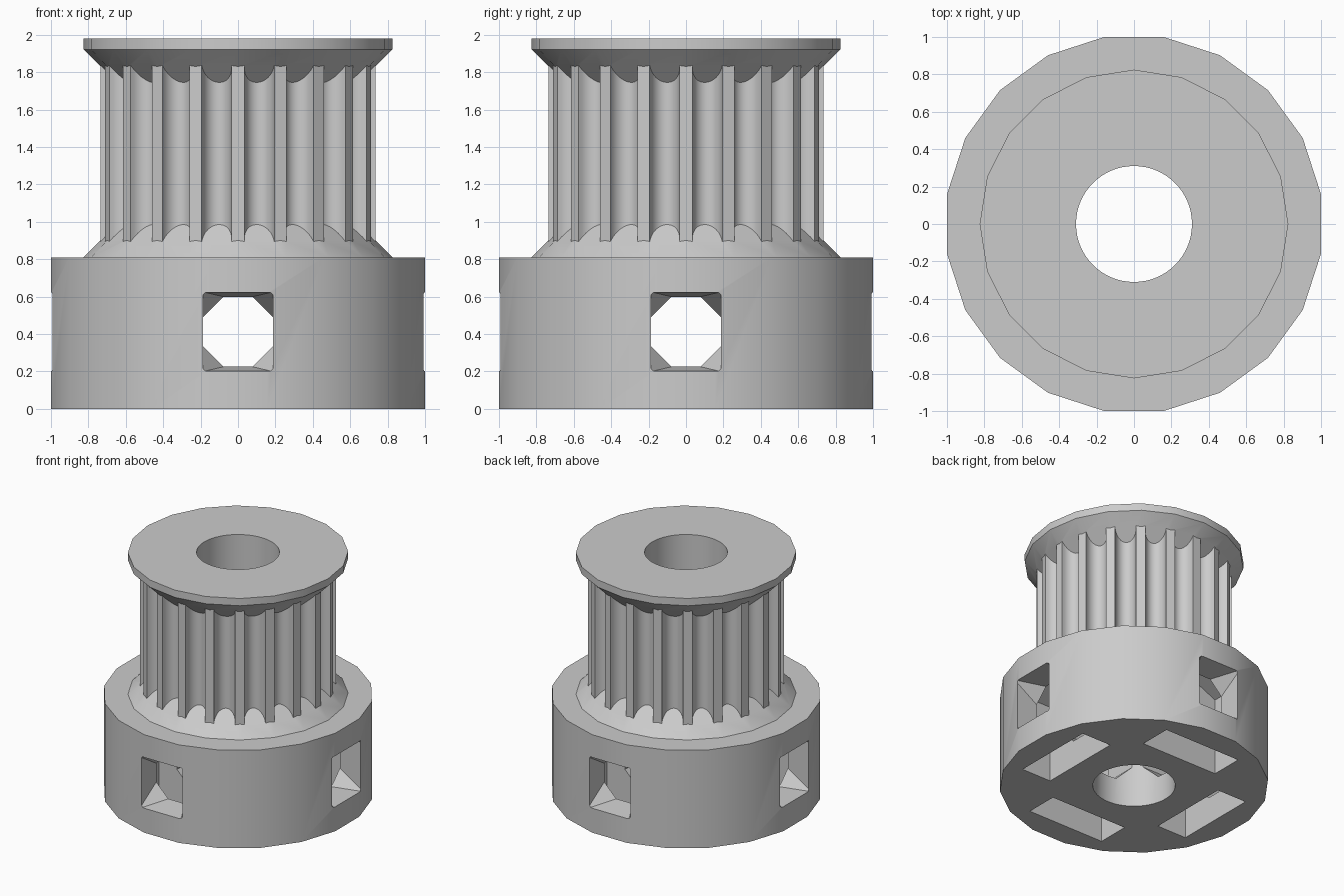
import bpy, bmesh
from math import sin, cos, pi, radians
from mathutils import Matrix, Vector

cube = bpy.data.objects.get("Cube")
if cube:
    bpy.data.objects.remove(cube, do_unlink=True)

COLOR = (0.6, 0.6, 0.6, 1)
grey = bpy.data.materials.new("plain grey")
grey.use_nodes = True
grey.diffuse_color = COLOR
grey.node_tree.nodes["Principled BSDF"].inputs["Base Color"].default_value = COLOR

SIDES = 20
HUB_R, FLANGE_R, BORE_R = 1.0125, 0.825, 0.31
HUB_TOP, TOP = 0.81, 1.98
HOLE_Z = 0.412


def loft(name, rings, turn=0):
    """Closed solid through rings with equal point counts."""
    bm = bmesh.new()
    spin = Matrix.Rotation(turn, 3, 'Z')
    loops = [[bm.verts.new(spin @ Vector(p)) for p in ring] for ring in rings]
    n = len(loops[0])
    for a, b in zip(loops, loops[1:]):
        for i in range(n):
            j = (i + 1) % n
            bm.faces.new((a[i], a[j], b[j], b[i]))
    bm.faces.new(loops[0])
    bm.faces.new(loops[-1])
    bmesh.ops.recalc_face_normals(bm, faces=bm.faces[:])
    mesh = bpy.data.meshes.new(name)
    bm.to_mesh(mesh)
    bm.free()
    mesh.materials.append(grey)
    obj = bpy.data.objects.new(name, mesh)
    bpy.context.collection.objects.link(obj)
    return obj


def circle(r, z, sides=SIDES, phase=0):
    return [(r * cos(phase + 2 * pi * i / sides), r * sin(phase + 2 * pi * i / sides), z)
            for i in range(sides)]


def combine(target, tool, operation):
    """Apply a boolean and remove the tool."""
    mod = target.modifiers.new("cut", 'BOOLEAN')
    mod.operation, mod.solver, mod.object = operation, 'EXACT', tool
    bpy.context.view_layer.objects.active = target
    bpy.ops.object.modifier_apply(modifier=mod.name)
    bpy.data.objects.remove(tool, do_unlink=True)


def drill_bore(target):
    combine(target, loft("bore", [circle(BORE_R, z, 64) for z in (-0.5, 2.5)]), 'DIFFERENCE')


# Hub with a bore, four screw holes and four nut slots
hub = loft("hub", [circle(HUB_R, z, phase=pi / SIDES) for z in (0, HUB_TOP)])
drill_bore(hub)


def eight_corners(y, w, h, cut_x, cut_z):
    quarter = [(w, h - cut_z), (w - cut_x, h)]
    pts = quarter + [(-x, z) for x, z in reversed(quarter)]
    pts += [(-x, -z) for x, z in pts]
    return [(x, y, HOLE_Z + z) for x, z in pts]


def nut_outline(y):
    w = 0.352
    return [(x, y, z) for x, z in ((-w, -0.1), (w, -0.1), (w, 0.64), (0, 0.8), (-w, 0.64))]


for k in range(4):
    turn = k * pi / 2
    screw = loft("screw_hole",
                 [eight_corners(y, 0.187, 0.187, 0.11, 0.11) for y in (0.15, 0.8)] +
                 [eight_corners(y, 0.187, 0.21, 0.012, 0.01) for y in (0.995, 1.1)], turn)
    combine(hub, screw, 'DIFFERENCE')
    combine(hub, loft("nut_slot", [nut_outline(y) for y in (0.53, 0.8)], turn), 'DIFFERENCE')


# Toothed drum: flat teeth with rounded grooves between them
def drum_outline(z, tooth_r=0.735, half=0.035, depth=0.09, steps=12):
    pts = []
    gap = pi / SIDES
    edge = Matrix.Rotation(-gap, 2) @ Vector((tooth_r, half))
    for k in range(SIDES):
        spin = Matrix.Rotation(gap * (2 * k + 1), 2)
        for s in range(steps + 1):
            a = pi * s / steps
            p = spin @ Vector((edge.x - depth * sin(a), -abs(edge.y) * cos(a)))
            pts.append((p.x, p.y, z))
    return pts


drum = loft("toothed_drum", [drum_outline(z) for z in (HUB_TOP, 1.95)])

# Bevelled flanges above and below the teeth
lower = loft("lower_flange", [circle(FLANGE_R, HUB_TOP), circle(0.6, HUB_TOP + 0.225)])
upper = loft("upper_flange", [circle(0.6, 1.695), circle(FLANGE_R, 1.92), circle(FLANGE_R, TOP)])
combine(drum, lower, 'UNION')
combine(drum, upper, 'UNION')
drill_bore(drum)

# Smooth the round walls and keep the edges crisp
for obj in (hub, drum):
    bpy.ops.object.select_all(action='DESELECT')
    obj.select_set(True)
    bpy.context.view_layer.objects.active = obj
    bpy.ops.object.shade_smooth_by_angle(angle=radians(30))
